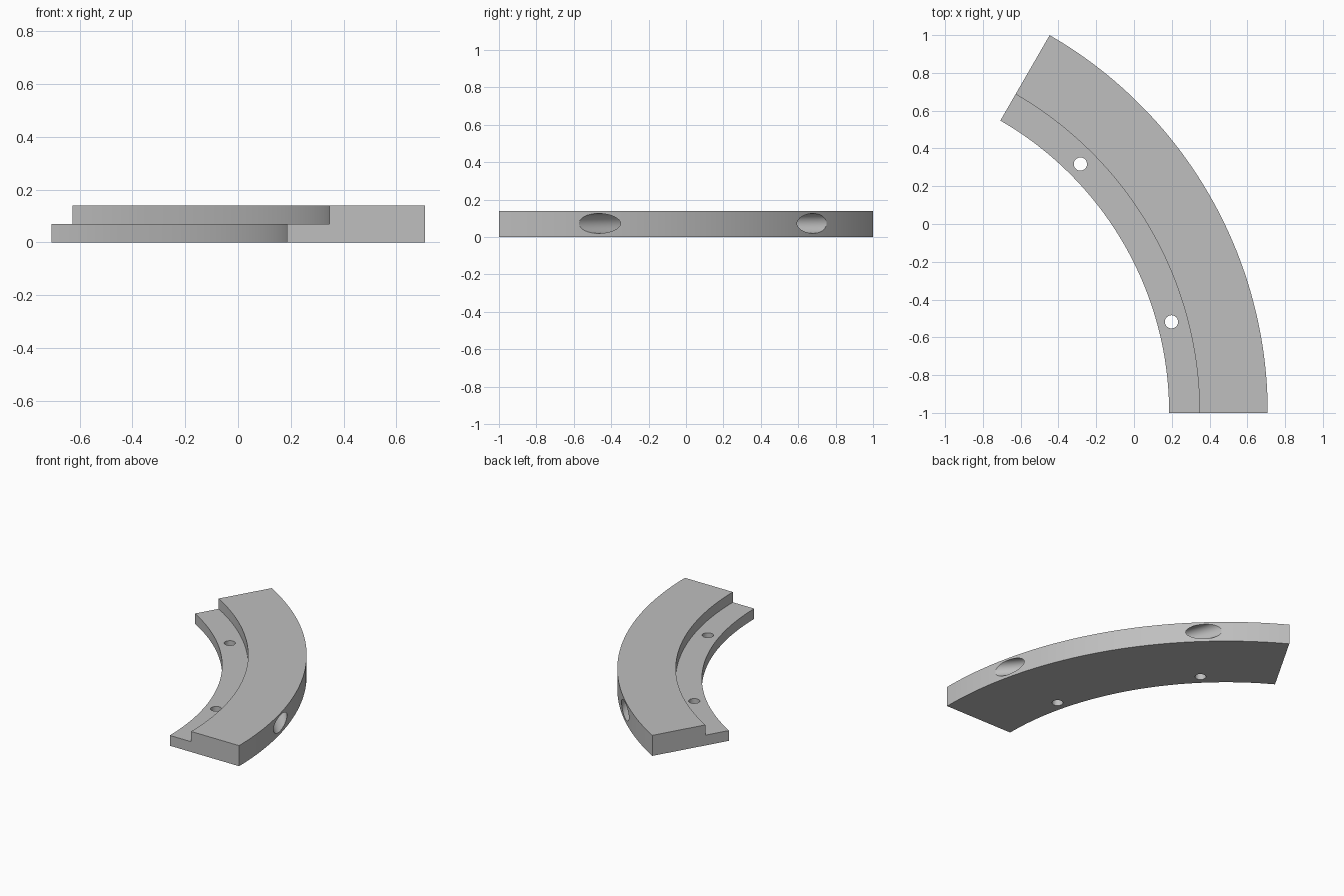
import bpy
import bmesh
from math import sin, cos, radians, pi
from mathutils import Vector

cube = bpy.data.objects.get("Cube")
if cube:
    bpy.data.objects.remove(cube, do_unlink=True)

# Main dimensions
OUTER, STEP, INNER = 2.309, 1.948, 1.787
HEIGHT, LEDGE = 0.14, 0.07
CENTRE = Vector((-1.601, -1.0, 0.0))

grey = bpy.data.materials.new("plain grey")
grey.use_nodes = True
grey.diffuse_color = (0.52, 0.52, 0.52, 1)
grey.node_tree.nodes["Principled BSDF"].inputs["Base Color"].default_value = (0.52, 0.52, 0.52, 1)


def sweep(name, section, centre, start, end, steps):
    """Revolve a closed (radius, height) section around a vertical axis, capping the ends."""
    bm = bmesh.new()
    rings = []
    for i in range(steps + 1):
        a = radians(start + (end - start) * i / steps)
        rings.append([bm.verts.new(centre + Vector((r * cos(a), r * sin(a), z)))
                      for r, z in section])
    n = len(section)
    for p, q in zip(rings, rings[1:]):
        for j in range(n):
            k = (j + 1) % n
            bm.faces.new((p[j], p[k], q[k], q[j]))
    bm.faces.new(rings[0])
    bm.faces.new(rings[-1])
    bmesh.ops.recalc_face_normals(bm, faces=bm.faces)
    mesh = bpy.data.meshes.new(name)
    bm.to_mesh(mesh)
    bm.free()
    mesh.materials.append(grey)
    obj = bpy.data.objects.new(name, mesh)
    bpy.context.collection.objects.link(obj)
    return obj


def circle(radius, r0, z0, n):
    return [(r0 + radius * cos(2 * pi * i / n), z0 + radius * sin(2 * pi * i / n))
            for i in range(n)]


def polar(radius, degrees):
    a = radians(degrees)
    return CENTRE + Vector((radius * cos(a), radius * sin(a), 0))


# Stepped arc segment
body = sweep("stepped_arc_segment",
             [(INNER, 0), (OUTER, 0), (OUTER, HEIGHT), (STEP, HEIGHT),
              (STEP, LEDGE), (INNER, LEDGE)],
             CENTRE, 0, 60, 64)

# Curved channel entering and leaving through the outer wall
BEND = 3.39
cutters = [sweep("channel_cutter", circle(0.053, BEND, 0.073, 32),
                 polar(2.146 + BEND, 30), 193, 227, 48)]

# Screw holes through the ledge
for angle in (15, 45):
    bpy.ops.mesh.primitive_cylinder_add(vertices=32, radius=0.035, depth=0.4,
                                        location=polar(1.863, angle))
    hole = bpy.context.object
    hole.name = "screw_hole_cutter"
    hole.data.materials.append(grey)
    cutters.append(hole)

# Cut, then discard the cutters
bpy.ops.object.select_all(action='DESELECT')
bpy.context.view_layer.objects.active = body
body.select_set(True)
for cutter in cutters:
    cutter.hide_render = True
    mod = body.modifiers.new("cut", 'BOOLEAN')
    mod.operation = 'DIFFERENCE'
    mod.solver = 'EXACT'
    mod.object = cutter
    bpy.ops.object.modifier_apply(modifier=mod.name)
    bpy.data.objects.remove(cutter, do_unlink=True)

bpy.ops.object.shade_smooth_by_angle(angle=radians(25))
